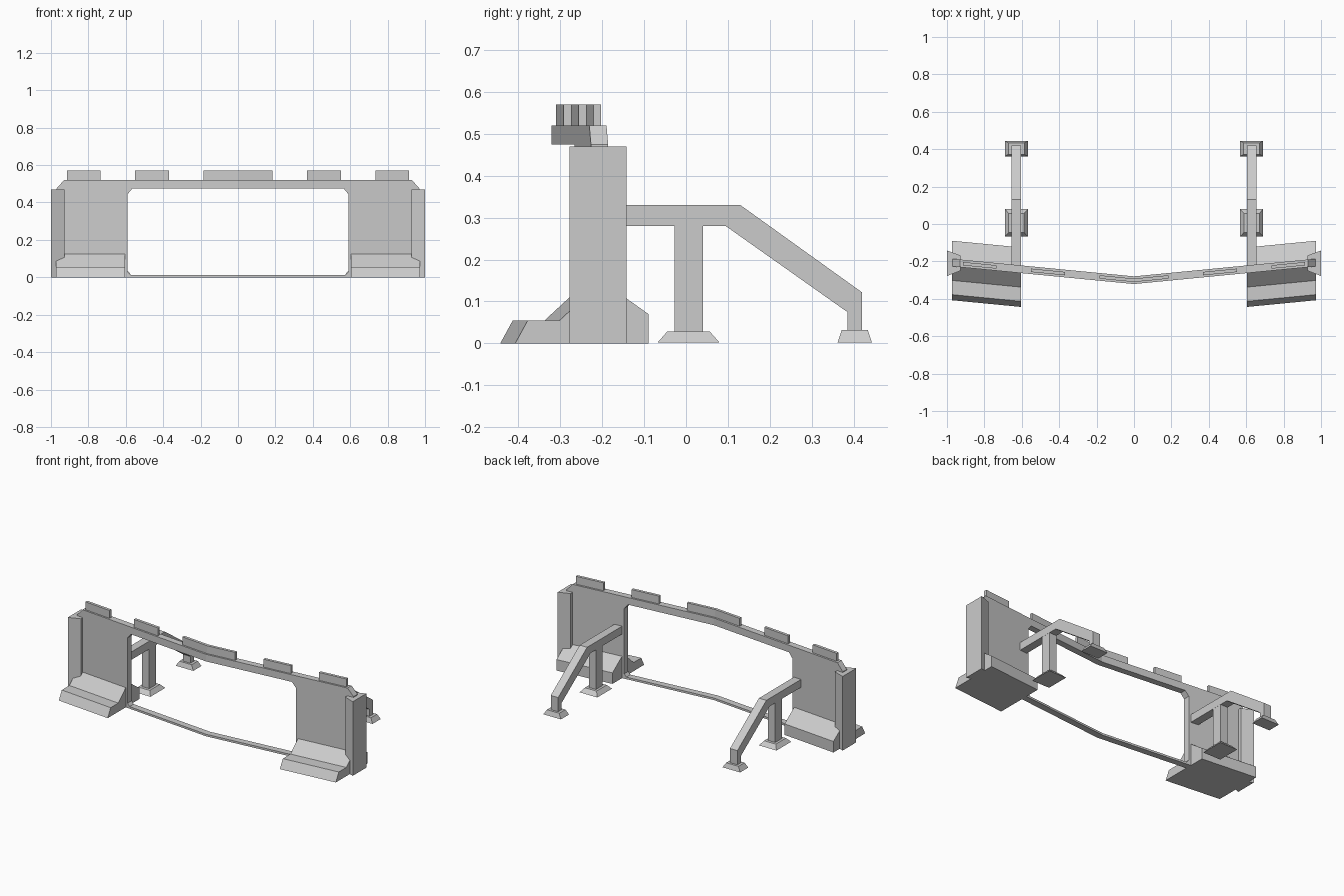
import bpy, bmesh
from mathutils import Vector

if "Cube" in bpy.data.objects:
    bpy.data.objects.remove(bpy.data.objects["Cube"])

SLOPE, APEX = 0.097, -0.30   # plan line of the V-shaped wall


def finish(name, bm):
    # clean up, drop faces on the centre plane, mirror to the left side
    inner = [f for f in bm.faces if all(abs(v.co.x) < 1e-6 for v in f.verts)]
    bmesh.ops.recalc_face_normals(bm, faces=bm.faces[:])
    if inner:
        bmesh.ops.delete(bm, geom=inner, context='FACES_ONLY')
    me = bpy.data.meshes.new(name)
    bm.to_mesh(me)
    bm.free()
    ob = bpy.data.objects.new(name, me)
    bpy.context.collection.objects.link(ob)
    mod = ob.modifiers.new("mirror", 'MIRROR')
    mod.use_axis[0] = True
    mod.use_clip = True
    return ob


def loft(name, a, b, follow_wall=False):
    # solid between two matching loops of 3D points
    bm = bmesh.new()
    loops = []
    for pts in (a, b):
        vs = []
        for p in pts:
            co = Vector(p)
            if follow_wall:
                co.y += APEX + SLOPE * co.x
            vs.append(bm.verts.new(co))
        loops.append(vs)
    n = len(a)
    bm.faces.new(loops[0])
    bm.faces.new(loops[1])
    for i in range(n):
        j = (i + 1) % n
        bm.faces.new((loops[0][i], loops[0][j], loops[1][j], loops[1][i]))
    return finish(name, bm)


def wall_plate(name, xz, y0, y1):
    return loft(name, [(x, y0, z) for x, z in xz], [(x, y1, z) for x, z in xz], True)


def side_profile(name, yz, x0, x1, follow_wall=False):
    return loft(name, [(x0, y, z) for y, z in yz], [(x1, y, z) for y, z in yz], follow_wall)


def rect(cx, cy, hx, hy, z):
    return [(cx - hx, cy - hy, z), (cx + hx, cy - hy, z),
            (cx + hx, cy + hy, z), (cx - hx, cy + hy, z)]


# Wall with the large chamfered opening (right half, mirrored)
wall_plate("wall_frame", [
    (0, 0), (0.97, 0), (0.97, 0.475), (0.93, 0.52), (0, 0.52), (0, 0.475),
    (0.565, 0.475), (0.59, 0.445), (0.59, 0.03), (0.575, 0.013), (0, 0.013)],
    -0.021, 0.02)

# Raised blocks along the top
for i, (x0, x1) in enumerate([(0, 0.185), (0.37, 0.55), (0.735, 0.915)]):
    wall_plate(f"top_block_{i}", [(x0, 0.515), (x1, 0.515), (x1, 0.57), (x0, 0.57)],
               -0.01, 0.008)

# End pillars, wider on the outside
pillar = [(0.928, -0.25), (1.0, -0.278), (1.0, -0.142), (0.928, -0.168)]
loft("end_pillar", [(x, y, 0) for x, y in pillar], [(x, y, 0.47) for x, y in pillar])

# Stepped footing on the front and sloped footing on the back
side_profile("wall_footing", [
    (-0.202, 0), (-0.172, 0.055), (-0.096, 0.055), (-0.015, 0.13),
    (0.015, 0.142), (0.116, 0.07), (0.116, 0)], 0.604, 0.972, True)

# Rear buttress arm: level, then sloping down to a short leg
side_profile("buttress_arm", [
    (-0.225, 0.28), (-0.225, 0.33), (0.13, 0.33), (0.42, 0.122),
    (0.42, 0.025), (0.385, 0.025), (0.385, 0.075), (0.095, 0.28)], 0.603, 0.655)
side_profile("buttress_post", [
    (-0.027, 0.025), (0.04, 0.025), (0.04, 0.285), (-0.027, 0.285)], 0.604, 0.654)

# Tapered pads under the post and the arm
loft("post_pad", rect(0.629, 0.006, 0.062, 0.074, 0.002),
     rect(0.629, 0.006, 0.041, 0.051, 0.028))
loft("arm_pad", rect(0.629, 0.403, 0.062, 0.041, 0.002),
     rect(0.629, 0.403, 0.043, 0.031, 0.032))
